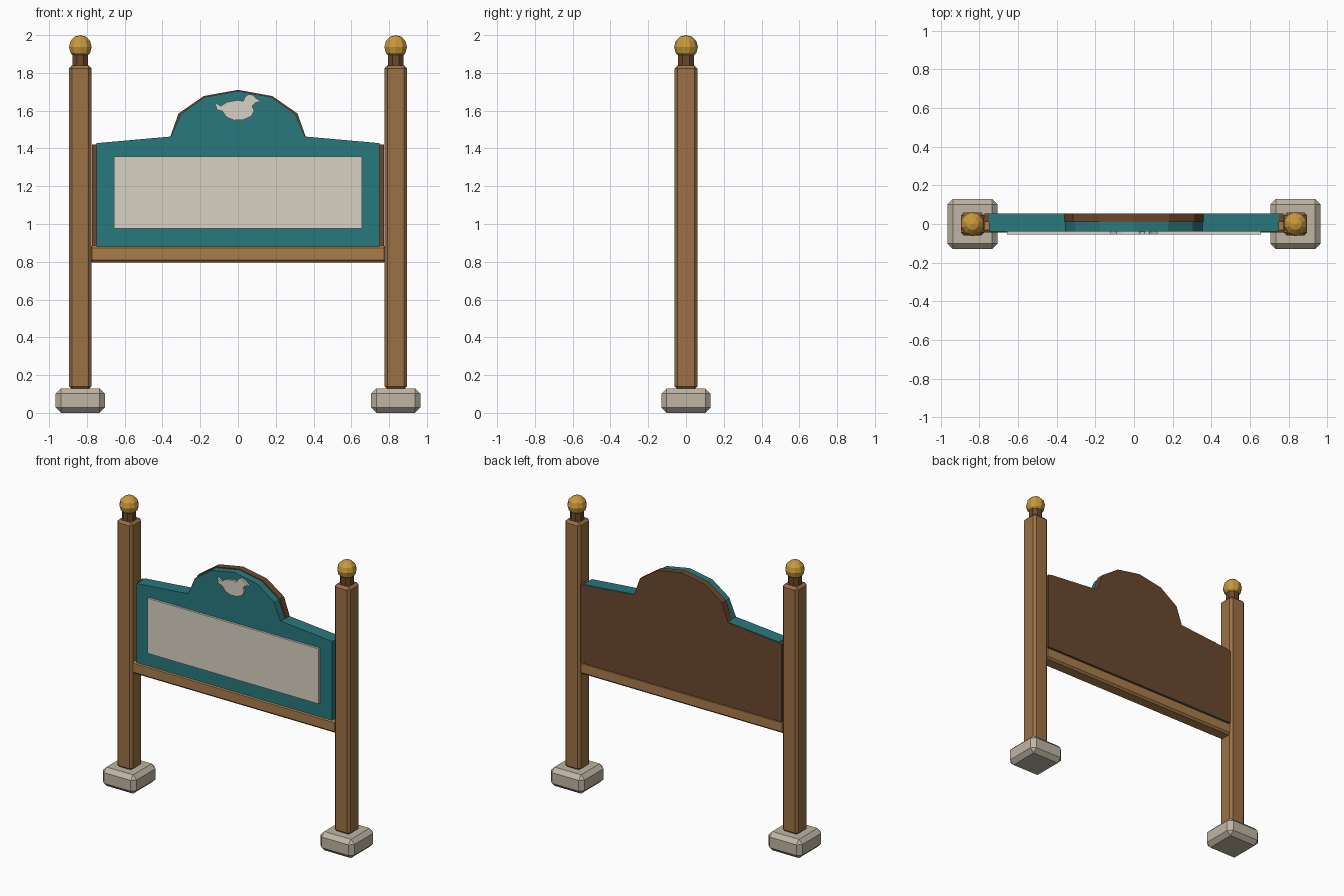
import bpy, bmesh
from math import radians
from mathutils import Matrix

if "Cube" in bpy.data.objects:
    bpy.data.objects.remove(bpy.data.objects["Cube"])


def material(name, rgb):
    m = bpy.data.materials.new(name)
    m.diffuse_color = (*rgb, 1)
    m.use_nodes = True
    m.node_tree.nodes["Principled BSDF"].inputs["Base Color"].default_value = m.diffuse_color
    return m


WOOD = material("oak", (0.33, 0.165, 0.06))
RAIL = material("light_oak", (0.40, 0.205, 0.07))
DARK = material("dark_wood", (0.15, 0.065, 0.027))
TEAL = material("teal_paint", (0.022, 0.19, 0.21))
CREAM = material("cream_paint", (0.70, 0.65, 0.55))
GOLD = material("gold", (0.58, 0.32, 0.045))
STONE = material("stone", (0.52, 0.46, 0.37))


def finish(bm, name, mat):
    bmesh.ops.recalc_face_normals(bm, faces=bm.faces)
    me = bpy.data.meshes.new(name)
    bm.to_mesh(me)
    bm.free()
    me.materials.append(mat)
    ob = bpy.data.objects.new(name, me)
    bpy.context.collection.objects.link(ob)
    return ob


def box(name, lo, hi, mat, bevel=0):
    """Box between two corners with optional chamfered edges."""
    bm = bmesh.new()
    bmesh.ops.create_cube(bm, size=1)
    for v in bm.verts:
        v.co = [a + (c + 0.5) * (b - a) for a, b, c in zip(lo, hi, v.co)]
    if bevel:
        bmesh.ops.bevel(bm, geom=bm.edges[:], offset=bevel, segments=1,
                        affect='EDGES')
    return finish(bm, name, mat)


def slab(name, outline, y0, y1, mat):
    """Extrude an x,z outline from y0 to y1."""
    bm = bmesh.new()
    face = bm.faces.new([bm.verts.new((x, y0, z)) for x, z in outline])
    ext = bmesh.ops.extrude_face_region(bm, geom=[face], use_keep_orig=True)
    for g in ext["geom"]:
        if isinstance(g, bmesh.types.BMVert):
            g.co.y = y1
    return finish(bm, name, mat)


def mirrored(half):
    """Complete a half outline that ends on x = 0."""
    return half + [(-x, z) for x, z in reversed(half[:-1])]


# Posts with stone feet, necks and ball finials
for side, s in (("left", -1), ("right", 1)):
    x = s * 0.835
    box(f"{side}_footing", (x - 0.13, -0.13, 0), (x + 0.13, 0.13, 0.13),
        STONE, 0.028)
    box(f"{side}_post", (x - 0.06, -0.06, 0.125), (x + 0.06, 0.06, 1.84),
        WOOD, 0.016)

    bm = bmesh.new()
    bmesh.ops.create_cone(bm, cap_ends=True, segments=8, radius1=0.045,
                          radius2=0.045, depth=0.08,
                          matrix=Matrix.Translation((x, 0, 1.865))
                          @ Matrix.Rotation(radians(22.5), 4, 'Z'))
    finish(bm, f"{side}_neck", DARK)

    bm = bmesh.new()
    bmesh.ops.create_uvsphere(bm, u_segments=10, v_segments=6, radius=0.063,
                              matrix=Matrix.Translation((x, 0, 1.937)))
    finish(bm, f"{side}_ball_finial", GOLD)

# Rail under the board
box("bottom_rail", (-0.785, -0.045, 0.797), (0.785, 0.05, 0.885), RAIL, 0.013)

# Painted board, and a backing board with a slightly wider arch
slab("front_board", mirrored([(0.75, 0.88), (0.75, 1.428), (0.355, 1.463),
                              (0.303, 1.583), (0.177, 1.672), (0, 1.705)]),
     -0.04, 0.053, TEAL)
slab("back_board", mirrored([(0.772, 0.88), (0.772, 1.42), (0.36, 1.458),
                             (0.315, 1.585), (0.182, 1.677), (0, 1.71)]),
     0.01, 0.055, DARK)

# Blank sign panel
box("sign_panel", (-0.657, -0.055, 0.975), (0.657, -0.035, 1.357), CREAM)

# Bird cut-out on the arch
bird = [(-0.122, 1.642), (-0.09, 1.625), (-0.06, 1.645), (0, 1.656),
        (0.028, 1.65), (0.035, 1.671), (0.053, 1.685), (0.077, 1.684),
        (0.093, 1.668), (0.122, 1.648), (0.095, 1.643), (0.075, 1.625),
        (0.085, 1.60), (0.07, 1.57), (0.03, 1.552), (-0.02, 1.549),
        (-0.06, 1.565), (-0.083, 1.597), (-0.112, 1.605)]
slab("bird_cutout", bird, -0.055, -0.035, CREAM)
